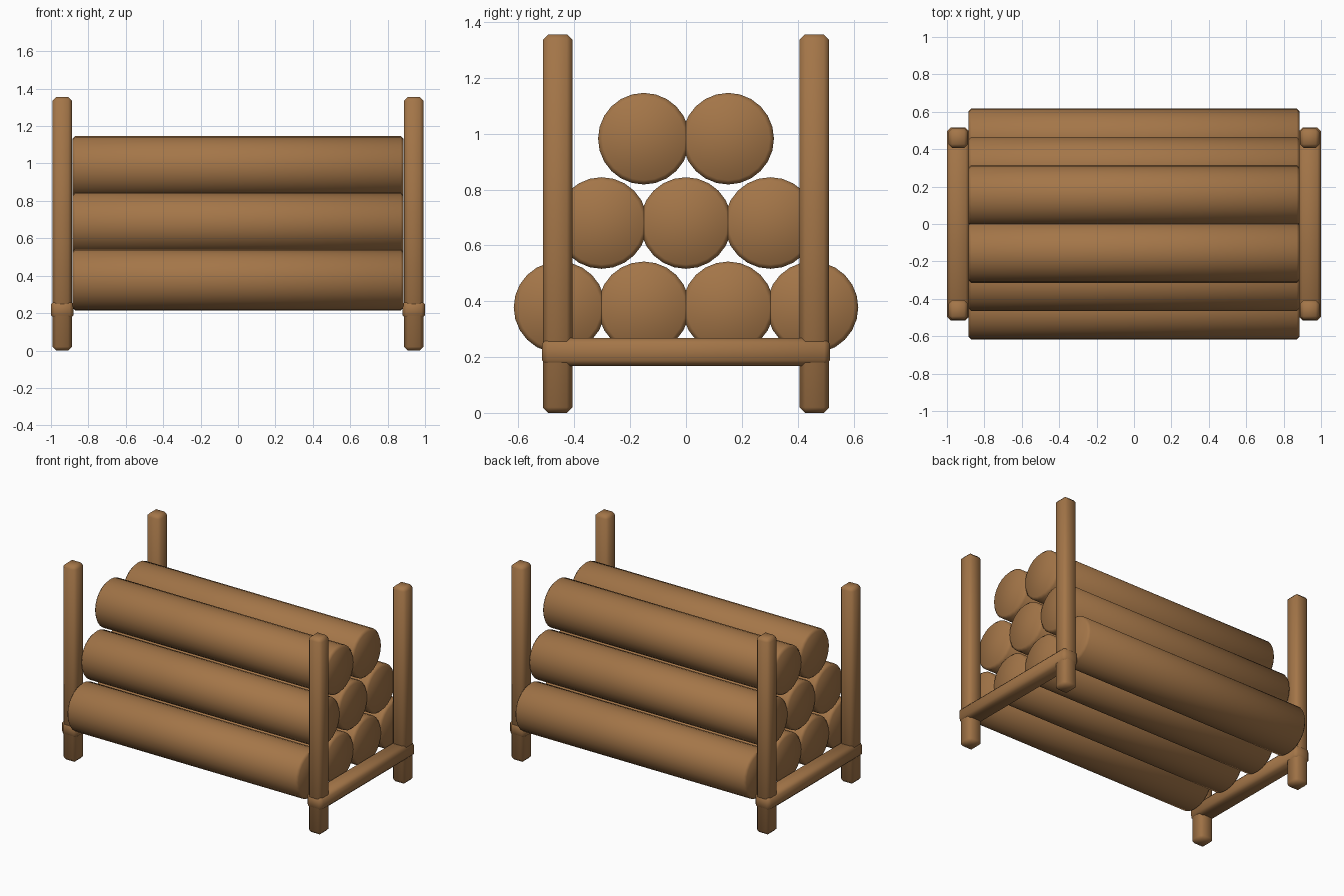
import bpy
import math

cube = bpy.data.objects.get("Cube")
if cube:
    bpy.data.objects.remove(cube, do_unlink=True)

wood = bpy.data.materials.new("brown_wood")
wood.use_nodes = True
colour = (0.37, 0.18, 0.065, 1)
wood.diffuse_color = colour
wood.node_tree.nodes["Principled BSDF"].inputs["Base Color"].default_value = colour


def finish(obj, name, bevel):
    """Name, colour, chamfer and softly shade a timber part."""
    obj.name = name
    obj.data.materials.append(wood)
    bpy.ops.object.transform_apply(location=False, rotation=True, scale=True)
    mod = obj.modifiers.new("chamfer", 'BEVEL')
    mod.width = bevel
    mod.segments = 1
    mod.limit_method = 'ANGLE'
    mod.angle_limit = math.radians(40)
    bpy.ops.object.shade_smooth()


def beam(name, location, size):
    bpy.ops.mesh.primitive_cube_add(size=1, location=location)
    obj = bpy.context.object
    obj.scale = size
    finish(obj, name, 0.02)


def log(name, y, z):
    bpy.ops.mesh.primitive_cylinder_add(
        vertices=24, radius=0.164, depth=1.77, location=(0, y, z),
        rotation=(0, math.pi / 2, 0))
    finish(bpy.context.object, name, 0.015)


# Rack: two end frames, each with two posts and a low rail
for x, side in ((0.94, "left"), (-0.94, "right")):
    for y, end in ((-0.46, "front"), (0.46, "back")):
        beam(f"{end}_{side}_post", (x, y, 0.678), (0.104, 0.106, 1.356))
    beam(f"{side}_rail", (x, 0, 0.218), (0.12, 1.03, 0.1))

# Stacked logs: rows of four, three and two
spacing = 0.302
for row, count in enumerate((4, 3, 2)):
    for i in range(count):
        log(f"log_row{row + 1}_{i + 1}",
            (i - (count - 1) / 2) * spacing, 0.378 + row * spacing)
